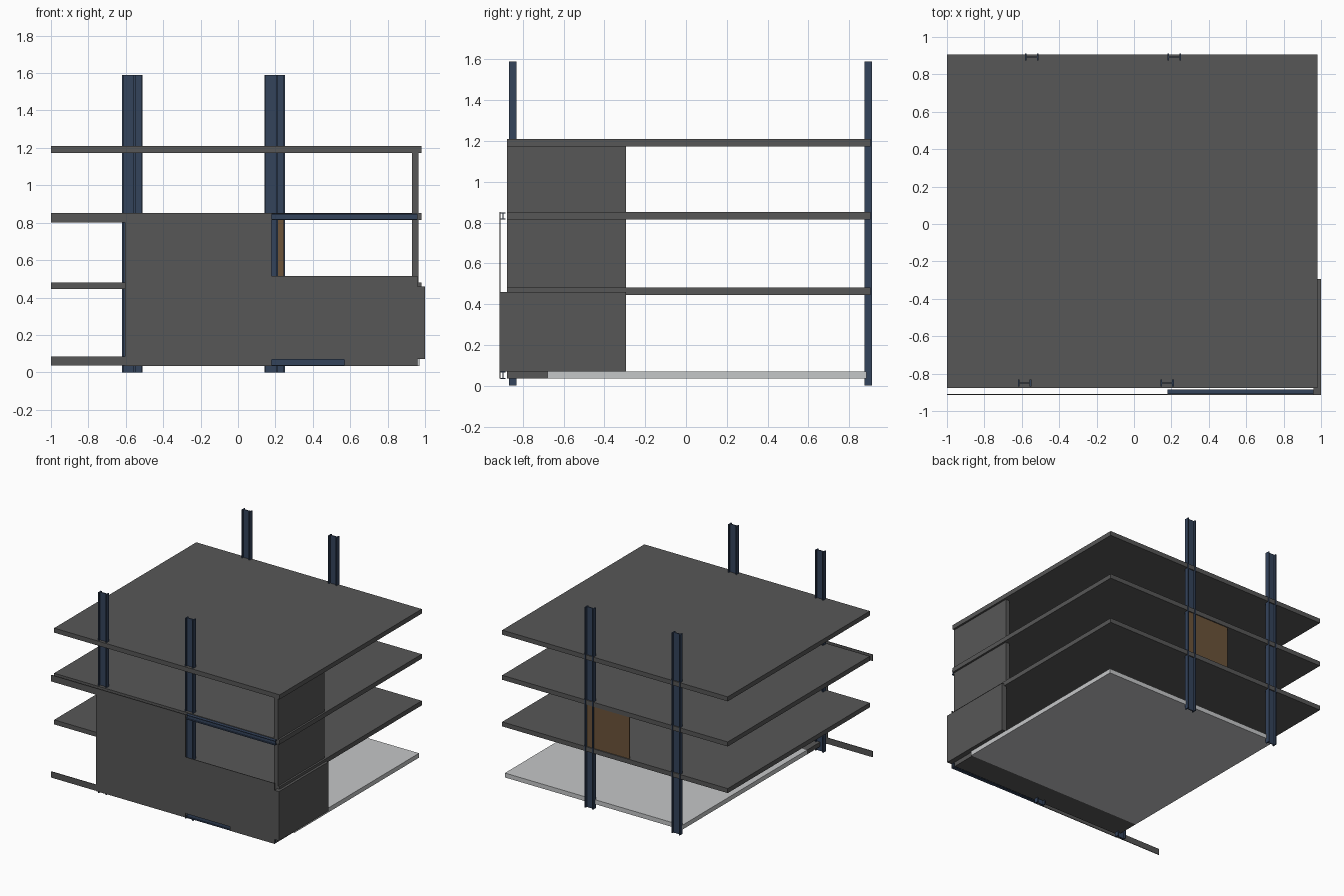
import bpy

if "Cube" in bpy.data.objects:
    bpy.data.objects.remove(bpy.data.objects["Cube"])


def material(name, rgb):
    m = bpy.data.materials.new(name)
    m.diffuse_color = (*rgb, 1)
    m.use_nodes = True
    m.node_tree.nodes["Principled BSDF"].inputs["Base Color"].default_value = m.diffuse_color
    return m


DARK = material("dark_grey", (0.095, 0.095, 0.095))
LIGHT = material("light_grey", (0.56, 0.57, 0.58))
BLUE = material("steel_blue", (0.034, 0.056, 0.105))
BROWN = material("door_brown", (0.15, 0.088, 0.042))


def mesh_object(name, verts, faces, mat):
    me = bpy.data.meshes.new(name)
    me.from_pydata(verts, [], faces)
    me.materials.append(mat)
    ob = bpy.data.objects.new(name, me)
    bpy.context.collection.objects.link(ob)
    return ob


def box(name, xs, ys, zs, mat=DARK):
    verts = [(x, y, z) for x in xs for y in ys for z in zs]
    faces = [(0, 1, 3, 2), (4, 6, 7, 5), (0, 4, 5, 1),
             (2, 3, 7, 6), (0, 2, 6, 4), (1, 5, 7, 3)]
    return mesh_object(name, verts, faces, mat)


def i_profile(w, d, flange, web):
    """H outline: flanges at both ends of the width w, web along it."""
    a, b, f, t = w / 2, d / 2, flange, web / 2
    return [(-a, -b), (-a + f, -b), (-a + f, -t), (a - f, -t), (a - f, -b), (a, -b),
            (a, b), (a - f, b), (a - f, t), (-a + f, t), (-a + f, b), (-a, b)]


def extrude(name, ring0, ring1, mat):
    n = len(ring0)
    sides = [(i, (i + 1) % n, n + (i + 1) % n, n + i) for i in range(n)]
    # caps split into two flanges and the web
    caps = [(0, 11, 10, 9, 2, 1), (2, 9, 8, 3), (3, 8, 7, 6, 5, 4)]
    tops = [tuple(n + i for i in reversed(c)) for c in caps]
    return mesh_object(name, ring0 + ring1, sides + caps + tops, mat)


def column(name, x, y):
    p = i_profile(0.073, 0.036, 0.009, 0.007)
    extrude(name, [(x + u, y + v, 0) for u, v in p],
            [(x + u, y + v, 1.59) for u, v in p], BLUE)


def beam(name, x0, x1, y, z):
    p = i_profile(0.036, 0.026, 0.005, 0.005)
    # reversed orientation keeps the flanges at the top and bottom
    extrude(name, [(x0, y + v, z + u) for u, v in p][::1],
            [(x1, y + v, z + u) for u, v in p][::1], BLUE)


# floor slabs
for name, z in (("first_floor", 0.445), ("second_floor", 0.815), ("roof", 1.173)):
    box(name + "_slab", (-1, 0.98), (-0.877, 0.905), (z, z + 0.036))
box("ground_slab", (-0.585, 0.97), (-0.68, 0.885), (0.035, 0.07), LIGHT)
box("ground_front_slab", (-0.585, 0.96), (-0.877, -0.68), (0.035, 0.07))

# steel columns
for i, x in enumerate((-0.585, 0.177)):
    column(f"front_column_{i}", x, -0.85)
    column(f"back_column_{i}", x + 0.038, 0.893)

# front edge beams
beam("upper_edge_beam", 0.18, 0.96, -0.897, 0.832)
beam("lower_edge_beam", 0.18, 0.96, -0.897, 0.052)

# thin front cladding, notched below to expose the lower beam
FY = (-0.914, -0.909)
box("front_lower_panel", (-0.605, 0.96), FY, (0.07, 0.515))
box("front_base_left", (-0.605, 0.18), FY, (0.035, 0.07))
box("front_base_right", (0.57, 0.96), FY, (0.035, 0.07))
box("front_upper_panel", (-0.605, 0.18), FY, (0.515, 0.851))

# thin strips running out to the left
box("left_base_strip", (-1, -0.605), FY, (0.037, 0.085))
box("left_upper_strip", (-1, -0.605), FY, (0.8, 0.851))

# right side walls
box("right_lower_wall", (0.96, 1.0), (-0.877, -0.295), (0.07, 0.46))
box("right_corner_post", (0.96, 1.0), (-0.914, -0.877), (0.07, 0.46))
box("right_middle_wall", (0.93, 0.965), (-0.877, -0.295), (0.481, 0.815))
box("right_top_wall", (0.93, 0.965), (-0.877, -0.295), (0.851, 1.173))

# brown panel between the back columns
box("back_panel", (-0.13, 0.243), (0.888, 0.897), (0.481, 0.815), BROWN)
